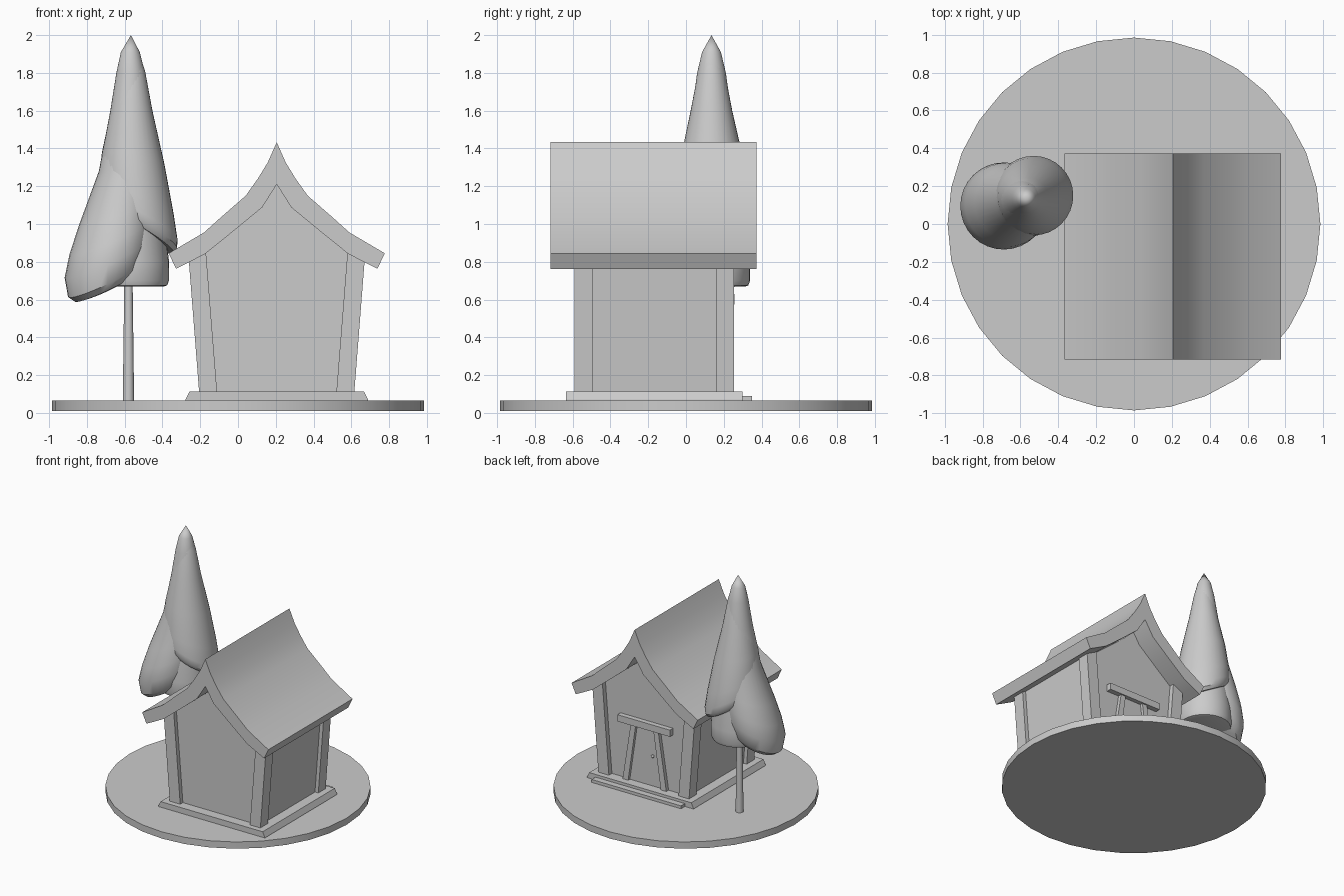
import bpy, bmesh, math
from mathutils import Vector

if "Cube" in bpy.data.objects:
    bpy.data.objects.remove(bpy.data.objects["Cube"])

CX = 0.205  # centre line of the house


def make(name, verts, faces, smooth=False):
    me = bpy.data.meshes.new(name)
    me.from_pydata(verts, [], faces)
    bm = bmesh.new()
    bm.from_mesh(me)
    bmesh.ops.recalc_face_normals(bm, faces=bm.faces)
    bm.to_mesh(me)
    bm.free()
    ob = bpy.data.objects.new(name, me)
    bpy.context.collection.objects.link(ob)
    if smooth:
        bpy.ops.object.select_all(action='DESELECT')
        ob.select_set(True)
        bpy.context.view_layer.objects.active = ob
        bpy.ops.object.shade_smooth_by_angle(angle=math.radians(35))
    return ob


def prism(name, profile, y0, y1, smooth=False):
    """Extrude an (offset from house centre, z) outline along y."""
    n = len(profile)
    verts = [(CX + x, y, z) for y in (y0, y1) for x, z in profile]
    faces = [tuple(range(n)), tuple(range(2 * n - 1, n - 1, -1))]
    faces += [(i, (i + 1) % n, n + (i + 1) % n, n + i) for i in range(n)]
    return make(name, verts, faces, smooth)


def mirrored(half):
    """Complete a half outline whose first and last points may lie on x = 0."""
    return half + [(-x, z) for x, z in reversed(half) if x > 0]


def box(name, half_width, z0, z1, y0, y1):
    return prism(name, mirrored([(half_width, z0), (half_width, z1)]), y0, y1)


def foliage(name, rings, tip, direction, seg=32):
    """Closed teardrop: rings of (x, y, z, radius, slope), leaning along direction."""
    d = Vector(direction).normalized()
    verts, faces = [], []
    for x, y, z, r, slope in rings:
        for k in range(seg):
            a = 2 * math.pi * k / seg
            o = Vector((math.cos(a), math.sin(a))) * r
            verts.append((x + o.x, y + o.y, z - slope * o.dot(d)))
    verts.append(tip)
    for j in range(len(rings) - 1):
        for k in range(seg):
            m = (k + 1) % seg
            faces.append((j * seg + k, j * seg + m, (j + 1) * seg + m, (j + 1) * seg + k))
    last = (len(rings) - 1) * seg
    faces += [(last + k, last + (k + 1) % seg, len(verts) - 1) for k in range(seg)]
    faces.append(tuple(range(seg)))
    return make(name, verts, faces, True)


def cylinder(name, loc, r1, r2, depth, seg):
    bpy.ops.mesh.primitive_cone_add(vertices=seg, radius1=r1, radius2=r2, depth=depth, location=loc)
    ob = bpy.context.object
    ob.name = name
    bpy.ops.object.shade_smooth_by_angle(angle=math.radians(35))
    return ob


# Round ground disc
cylinder("ground_disc", (0, 0, 0.0385), 0.985, 0.985, 0.055, 32)

# Plinth and door step
prism("plinth", mirrored([(0.483, 0.06), (0.483, 0.07), (0.463, 0.112)]), -0.635, 0.30)
box("door_step", 0.405, 0.06, 0.09, 0.29, 0.35)

# Gabled wall block and flared corner posts
prism("walls", mirrored([(0.38, 0.10), (0.437, 0.83), (0.375, 0.87), (0.22, 1.0),
                         (0.076, 1.11), (0, 1.24)]), -0.555, 0.215)
for s, side in ((-1, "left"), (1, "right")):
    post = [(s * x, z) for x, z in ((0.41, 0.10), (0.468, 0.84), (0.377, 0.88), (0.315, 0.10))]
    prism("front_" + side + "_post", post, -0.59, -0.492)
    prism("back_" + side + "_post", post, 0.16, 0.255)

# Swept roof
top = [(0.572, 0.845), (0.385, 0.955), (0.296, 1.035), (0.164, 1.15), (0.10, 1.24), (0.048, 1.325)]
under = [(0.077, 1.088), (0.22, 0.97), (0.377, 0.843), (0.465, 0.797), (0.533, 0.763)]
half = [(0, 1.21)] + under + top + [(0, 1.433)]
prism("roof", mirrored(half), -0.717, 0.373, True)

# Door with splayed jambs, lintel and knob
prism("door", mirrored([(0.16, 0.10), (0.085, 0.59)]), 0.205, 0.222)
for s, side in ((-1, "left"), (1, "right")):
    jamb = [(s * x, z) for x, z in ((0.20, 0.10), (0.125, 0.58), (0.08, 0.58), (0.15, 0.10))]
    prism(side + "_door_jamb", jamb, 0.20, 0.245)
box("door_lintel", 0.238, 0.575, 0.63, 0.20, 0.256)
bpy.ops.mesh.primitive_uv_sphere_add(segments=12, ring_count=8, radius=0.012,
                                     location=(0.14, 0.232, 0.36))
bpy.context.object.name = "door_knob"
bpy.ops.object.shade_smooth()

# Tree: trunk and three merged foliage cones
cylinder("trunk", (-0.58, 0.135, 0.42), 0.03, 0.021, 0.72, 16)
foliage("middle_foliage",
        [(-0.57, 0.135, z, r, 0) for z, r in ((0.67, 0.18), (0.675, 0.195), (0.70, 0.204), (0.80, 0.205),
                                              (1.10, 0.17), (1.43, 0.125), (1.75, 0.075), (1.9, 0.035))],
        (-0.565, 0.135, 1.98), (1, 0))
foliage("left_foliage",
        [(-0.69, 0.095, 0.665, 0.13, 0.5), (-0.69, 0.095, 0.675, 0.175, 0.5),
         (-0.69, 0.095, 0.715, 0.21, 0.5), (-0.688, 0.095, 0.82, 0.23, 0.48),
         (-0.67, 0.102, 0.93, 0.222, 0.43), (-0.642, 0.112, 1.06, 0.2, 0.35),
         (-0.587, 0.13, 1.30, 0.15, 0.15), (-0.572, 0.135, 1.60, 0.104, 0),
         (-0.568, 0.135, 1.80, 0.076, 0), (-0.57, 0.135, 1.91, 0.05, 0)],
        (-0.567, 0.135, 2.0), (-0.12, -0.04))
foliage("right_foliage",
        [(-0.53, 0.15, 0.95, 0.15, 0.6), (-0.53, 0.15, 0.955, 0.19, 0.6),
         (-0.53, 0.15, 0.985, 0.208, 0.58), (-0.531, 0.15, 1.03, 0.21, 0.55),
         (-0.541, 0.147, 1.13, 0.2, 0.4), (-0.555, 0.14, 1.35, 0.165, 0.2),
         (-0.562, 0.135, 1.60, 0.11, 0.05), (-0.562, 0.135, 1.81, 0.07, 0),
         (-0.565, 0.135, 1.92, 0.036, 0)],
        (-0.567, 0.135, 2.0), (0.04, 0.015))
